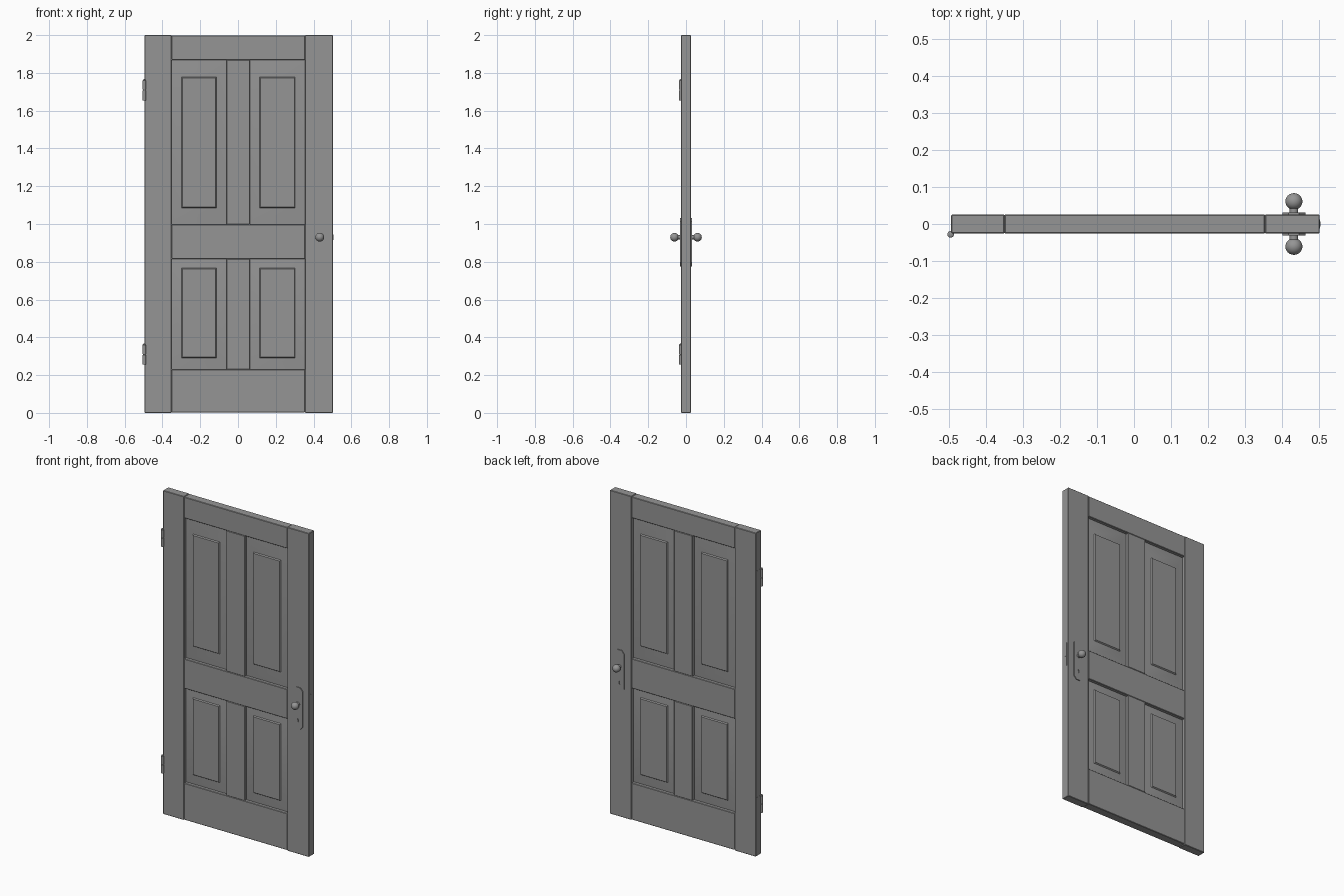
import bpy, bmesh, math
from mathutils import Matrix

if "Cube" in bpy.data.objects:
    bpy.data.objects.remove(bpy.data.objects["Cube"])

# Dark grey paint for the whole door
paint = bpy.data.materials.new("dark_grey")
paint.diffuse_color = (0.3, 0.3, 0.3, 1)
paint.use_nodes = True
paint.node_tree.nodes["Principled BSDF"].inputs["Base Color"].default_value = paint.diffuse_color


def make_object(name, bm, smooth=None):
    bmesh.ops.recalc_face_normals(bm, faces=bm.faces)
    mesh = bpy.data.meshes.new(name)
    bm.to_mesh(mesh)
    bm.free()
    mesh.materials.append(paint)
    obj = bpy.data.objects.new(name, mesh)
    bpy.context.collection.objects.link(obj)
    if smooth:
        bpy.ops.object.select_all(action='DESELECT')
        obj.select_set(True)
        bpy.context.view_layer.objects.active = obj
        bpy.ops.object.shade_smooth_by_angle(angle=math.radians(smooth))
    return obj


def box(name, x0, x1, y0, y1, z0, z1, bevel=0):
    bm = bmesh.new()
    bmesh.ops.create_cube(bm, size=1)
    for v in bm.verts:
        v.co = ((x0 + x1) / 2 + v.co.x * (x1 - x0),
                (y0 + y1) / 2 + v.co.y * (y1 - y0),
                (z0 + z1) / 2 + v.co.z * (z1 - z0))
    obj = make_object(name, bm)
    if bevel:
        mod = obj.modifiers.new("bevel", 'BEVEL')
        mod.width = bevel
        mod.segments = 1
    return obj


def lathe(name, profile, matrix, steps=32):
    # profile is (radius, height), spun about local z
    bm = bmesh.new()
    verts = [bm.verts.new((r, 0, h)) for r, h in profile]
    edges = [bm.edges.new(p) for p in zip(verts, verts[1:])]
    bmesh.ops.spin(bm, geom=verts + edges, cent=(0, 0, 0), axis=(0, 0, 1),
                   angle=math.tau, steps=steps, use_duplicate=False)
    bmesh.ops.remove_doubles(bm, verts=bm.verts, dist=1e-5)
    bmesh.ops.transform(bm, matrix=matrix, verts=bm.verts)
    return make_object(name, bm, 40)


def raised_panel(name, opening, field):
    # nested rectangles, back field to front field
    step = 0.005
    inner = (field[0] + step, field[1] - step, field[2] + step, field[3] - step)
    half = [(inner, 0.020), (field, 0.013), (opening, 0.006)]
    rings = half + [(r, -y) for r, y in reversed(half)]
    bm = bmesh.new()
    loops = []
    for (x0, x1, z0, z1), y in rings:
        loops.append([bm.verts.new((x, y, z)) for x, z in
                      ((x0, z0), (x1, z0), (x1, z1), (x0, z1))])
    for a, b in zip(loops, loops[1:]):
        for i in range(4):
            j = (i + 1) % 4
            bm.faces.new((a[i], a[j], b[j], b[i]))
    bm.faces.new(loops[0])
    bm.faces.new(loops[-1])
    return make_object(name, bm, 30)


LEFT, RIGHT = -0.495, 0.503
IN_L, IN_R = -0.351, 0.355
MID_L, MID_R = -0.062, 0.064
T = 0.026
BEVEL = 0.0025

# Frame: stiles, rails and centre muntins, eased edges leave fine seams
box("left_stile", LEFT, IN_L, -T, T, 0, 2, BEVEL)
box("right_stile", IN_R, RIGHT, -T, T, 0, 2, BEVEL)
for name, z0, z1 in (("bottom_rail", 0.003, 0.23), ("lock_rail", 0.815, 0.998),
                     ("top_rail", 1.868, 1.998)):
    box(name, IN_L, IN_R, -T, T, z0, z1, BEVEL)
for name, z0, z1 in (("lower_muntin", 0.23, 0.815), ("upper_muntin", 0.998, 1.868)):
    box(name, MID_L, MID_R, -T, T, z0, z1, BEVEL)

# Four raised panels
rows = (("lower", 0.23, 0.815, 0.29, 0.767), ("upper", 0.998, 1.868, 1.085, 1.778))
cols = (("left", IN_L, MID_L, -0.298, -0.115), ("right", MID_R, IN_R, 0.115, 0.303))
for row, z0, z1, fz0, fz1 in rows:
    for col, x0, x1, fx0, fx1 in cols:
        raised_panel(f"{row}_{col}_panel", (x0, x1, z0, z1), (fx0, fx1, fz0, fz1))

# Door furniture on both faces
KX, KZ = 0.433, 0.93
outline = [(-0.031, -0.135), (-0.014, -0.155), (0.014, -0.155), (0.031, -0.135),
           (0.031, 0.082), (0.014, 0.102), (-0.014, 0.102), (-0.031, 0.082)]
profile = [(0, 0.024), (0.0115, 0.024), (0.0115, 0.041)]
for i in range(17):
    a = math.radians(-60 + 150 * i / 16)
    profile.append((0.023 * math.cos(a) if i < 16 else 0, 0.061 + 0.0225 * math.sin(a)))

for side, s in (("front", -1), ("back", 1)):
    bm = bmesh.new()
    face = bm.faces.new([bm.verts.new((KX + x, s * 0.0245, KZ + z)) for x, z in outline])
    ext = bmesh.ops.extrude_face_region(bm, geom=[face])
    for v in [g for g in ext["geom"] if isinstance(g, bmesh.types.BMVert)]:
        v.co.y = s * 0.031
    plate = make_object(f"{side}_lock_plate", bm)

    # Keyhole: round top and slot
    for nm, cutter in (
            ("round", lathe(f"{side}_keyhole_round",
                            [(0, -0.01), (0.005, -0.01), (0.005, 0.01), (0, 0.01)],
                            Matrix.Translation((KX, s * 0.028, 0.835))
                            @ Matrix.Rotation(math.pi / 2, 4, 'X'), 16)),
            ("slot", box(f"{side}_keyhole_slot", KX - 0.0025, KX + 0.0025,
                         s * 0.028 - 0.01, s * 0.028 + 0.01, 0.82, 0.835))):
        cutter.hide_render = True
        cutter.hide_set(True)
        cut = plate.modifiers.new(nm, 'BOOLEAN')
        cut.operation = 'DIFFERENCE'
        cut.object = cutter

    lathe(f"{side}_knob", profile, Matrix.Translation((KX, 0, KZ))
          @ Matrix.Rotation(-s * math.pi / 2, 4, 'X'))

# Latch on the closing edge
box("latch_plate", RIGHT - 0.002, RIGHT + 0.0006, -0.012, 0.012, 0.85, 1.0)
box("latch_bolt", RIGHT - 0.002, RIGHT + 0.0015, -0.007, 0.007, 0.915, 0.945)

# Hinges: two knuckles with a pin and a leaf on the door edge
for name, z0 in (("lower", 0.255), ("upper", 1.655)):
    knuckles = [(0, 0), (0.009, 0), (0.009, 0.052), (0.006, 0.053), (0.006, 0.057),
                (0.009, 0.058), (0.009, 0.105), (0.006, 0.107), (0.006, 0.110), (0, 0.112)]
    lathe(f"{name}_hinge_barrel", knuckles, Matrix.Translation((-0.4965, -0.028, z0)), 20)
    box(f"{name}_hinge_leaf", LEFT - 0.001, LEFT + 0.002, -0.027, 0.018, z0, z0 + 0.108)
